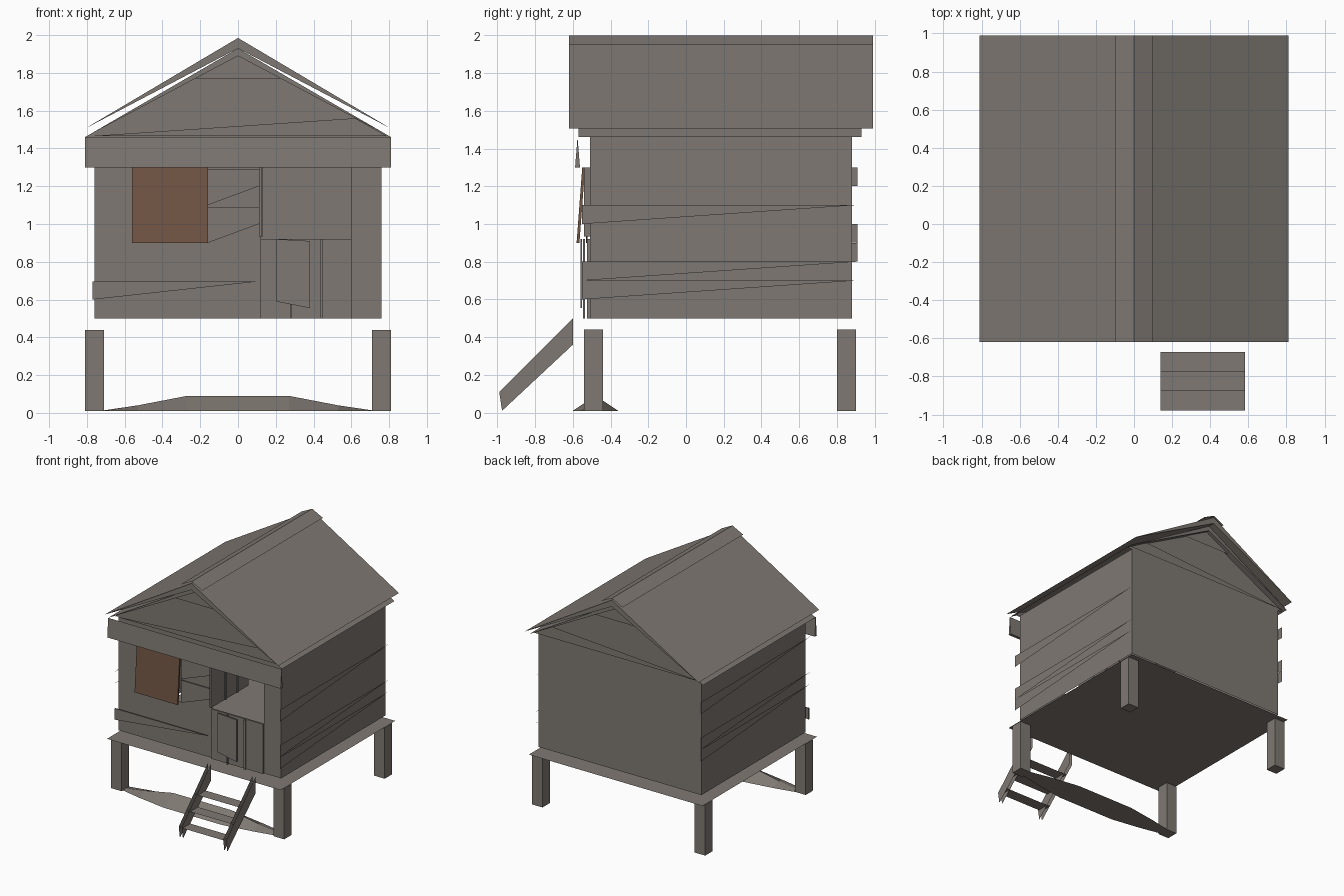
import bpy, bmesh
from mathutils import Vector

cube = bpy.data.objects.get("Cube")
if cube:
    bpy.data.objects.remove(cube, do_unlink=True)


def material(name, rgb):
    m = bpy.data.materials.new(name)
    m.use_nodes = True
    m.diffuse_color = (*rgb, 1)
    m.node_tree.nodes["Principled BSDF"].inputs["Base Color"].default_value = (*rgb, 1)
    return m


grey = material("weathered grey wood", (0.212, 0.190, 0.169))
brown = material("brown shutter wood", (0.165, 0.092, 0.058))


def finish(name, bm, mat=grey):
    bmesh.ops.recalc_face_normals(bm, faces=bm.faces)
    me = bpy.data.meshes.new(name)
    bm.to_mesh(me)
    bm.free()
    me.materials.append(mat)
    ob = bpy.data.objects.new(name, me)
    bpy.context.collection.objects.link(ob)
    return ob


def place(axis, u, v, w):
    """Point with (u, v) in the plane across the axis and w along it."""
    return {"x": (w, u, v), "y": (u, w, v), "z": (u, v, w)}[axis]


def prism(name, axis, profile, a, b=None, mat=grey):
    """Flat polygon at a, or a solid from a to b along the axis."""
    bm = bmesh.new()
    base = [bm.verts.new(place(axis, u, v, a)) for u, v in profile]
    bm.faces.new(base)
    if b is not None:
        far = [bm.verts.new(place(axis, u, v, b)) for u, v in profile]
        bm.faces.new(far)
        for i in range(len(base)):
            bm.faces.new((base[i - 1], base[i], far[i], far[i - 1]))
    return finish(name, bm, mat)


def rect(u0, u1, v0, v1):
    return [(u0, v0), (u1, v0), (u1, v1), (u0, v1)]


def loft(name, rings, closed=True):
    """Skin through matching rings of points, or an open sheet."""
    bm = bmesh.new()
    rows = [[bm.verts.new(p) for p in r] for r in rings]
    for r, s in zip(rows, rows[1:]):
        for i in range(0 if closed else 1, len(r)):
            bm.faces.new((r[i - 1], r[i], s[i], s[i - 1]))
    if closed:
        bm.faces.new(rows[0])
        bm.faces.new(rows[-1])
    return finish(name, bm)


FRONT, BACK, SIDE = -0.51, 0.88, 0.76
BASE, EAVE = 0.5, 1.46

# Floor platform and corner posts
prism("floor_platform", "z", rect(-0.81, 0.81, -0.59, 0.94), 0.445)
for end, y in (("front", -0.54), ("back", 0.80)):
    for side, x in (("left", 0.71), ("right", -0.81)):
        prism(f"{end}_{side}_post", "z", rect(x, x + 0.1, y, y + 0.1), 0.01, 0.44)

# Walls, with openings left in the front
for side, x in (("left", SIDE), ("right", -SIDE)):
    prism(f"{side}_wall", "x", rect(FRONT, BACK, BASE, EAVE), x)
prism("back_wall", "y", rect(-SIDE, SIDE, BASE, EAVE), BACK)
panels = {
    "outer_right": (-SIDE, -0.56, BASE, EAVE),
    "below_window": (-0.56, -0.16, BASE, 0.9),
    "above_window": (-0.56, -0.16, 1.3, EAVE),
    "middle": (-0.16, 0.12, BASE, EAVE),
    "above_door": (0.12, 0.6, 1.3, EAVE),
    "outer_left": (0.6, SIDE, BASE, EAVE),
}
for name, r in panels.items():
    prism(f"front_wall_{name}", "y", rect(*r), FRONT)

# Gables with a sloping low board and a board at the peak
for end, y, out in (("front", FRONT, -0.02), ("back", BACK, 0.02)):
    prism(f"{end}_gable", "y", [(-0.81, EAVE), (0.81, EAVE), (0, 1.9)], y)
    prism(f"{end}_gable_low_board", "y", [(-0.79, 1.465), (0.79, 1.465), (0.62, 1.56)], y + out)
    prism(f"{end}_gable_top_board", "y", [(-0.23, 1.77), (0.23, 1.77), (0, 1.895)], y + out)


# Inner roof, outer roof and ridge cap
def roof(name, half, eave, top, under, y0, y1):
    prism(name, "y", [(-half, eave), (0, top), (half, eave), (0, under)], y0, y1)


roof("inner_roof", 0.81, EAVE, 1.93, 1.89, -0.57, 0.93)
roof("outer_roof", 0.81, 1.505, 1.985, 1.93, -0.62, 0.99)
loft("ridge_cap", [[(-0.1, y, 1.95), (0, y, 2.0), (0.1, y, 1.95)] for y in (-0.62, 0.99)], False)

# Beam across the front under the eaves
prism("front_beam", "x", [(-0.588, 1.3), (-0.562, 1.3), (-0.575, EAVE)], -0.81, 0.81)

# Propped window shutter
prism("window_shutter", "x", [(-0.55, 1.3), (-0.58, 0.9), (-0.565, 0.9), (-0.535, 1.3)],
      -0.56, -0.16, brown)

# Slanted boards beside the window
for i, z in enumerate((0.9, 1.1)):
    prism(f"window_board_{i + 1}", "y", [(-0.16, z), (0.11, z + 0.1), (0.11, z + 0.19), (-0.16, z + 0.19)],
          -0.53, -0.521)

# Lower half door with loose boards
prism("lower_door", "y", rect(0.12, 0.6, BASE, 0.92), -0.525, -0.51)
prism("door_board", "y", [(0.2, 0.59), (0.38, 0.555), (0.38, 0.91), (0.2, 0.92)], -0.56, -0.55)
for i, (x0, x1) in enumerate(((0.275, 0.285), (0.435, 0.45))):
    prism(f"door_batten_{i + 1}", "y", rect(x0, x1, BASE, 0.92), -0.545, -0.536)

# Upper half door, swung open inside, with its battens
prism("upper_door", "z", rect(0.11, 0.125, -0.54, -0.04), 0.935, 1.3)
for i, y in enumerate((-0.36, -0.2)):
    prism(f"upper_door_batten_{i + 1}", "z", rect(0.125, 0.133, y, y + 0.02), 0.935, 1.3)

# Tapering siding boards
prism("front_siding_board", "y", [(-0.77, 0.6), (0.1, 0.695), (-0.77, 0.695)], -0.545, -0.537)
for i, z in enumerate((0.6, 0.7, 1.0)):
    prism(f"left_siding_board_{i + 1}", "x", [(-0.55, z), (0.9, z + 0.1), (-0.55, z + 0.1)], 0.778)
for i, z in enumerate((0.8, 0.9, 1.2)):
    prism(f"right_siding_board_{i + 1}", "x", [(0.91, z), (-0.55, z + 0.1), (0.91, z + 0.1)], -0.778)

# Steps, each stringer a pair of thin boards
for side, x in (("left", 0.555), ("right", 0.14)):
    for edge, shift in (("inner", 0), ("outer", 0.028)):
        prism(f"{side}_stringer_{edge}", "x",
              [(-0.6, 0.5), (-0.6, 0.36), (-0.975, 0.01), (-0.99, 0.11)], x + shift)
for i in range(3):
    y = -0.98 + 0.103 * i
    prism(f"step_{i + 1}", "z", rect(0.14, 0.583, y, y + 0.103), 0.1 + 0.1 * i)

# Low tapered mound between the front posts
stations = [(0.72, 0.04, 0.002), (0.53, 0.08, 0.03), (0.27, 0.12, 0.08)]
stations = [(-x, w, h) for x, w, h in stations] + stations[::-1]
loft("ground_mound", [[(x, -0.48 - w, 0.01), (x, -0.48, 0.01 + h), (x, -0.48 + w, 0.01)]
                      for x, w, h in stations])
